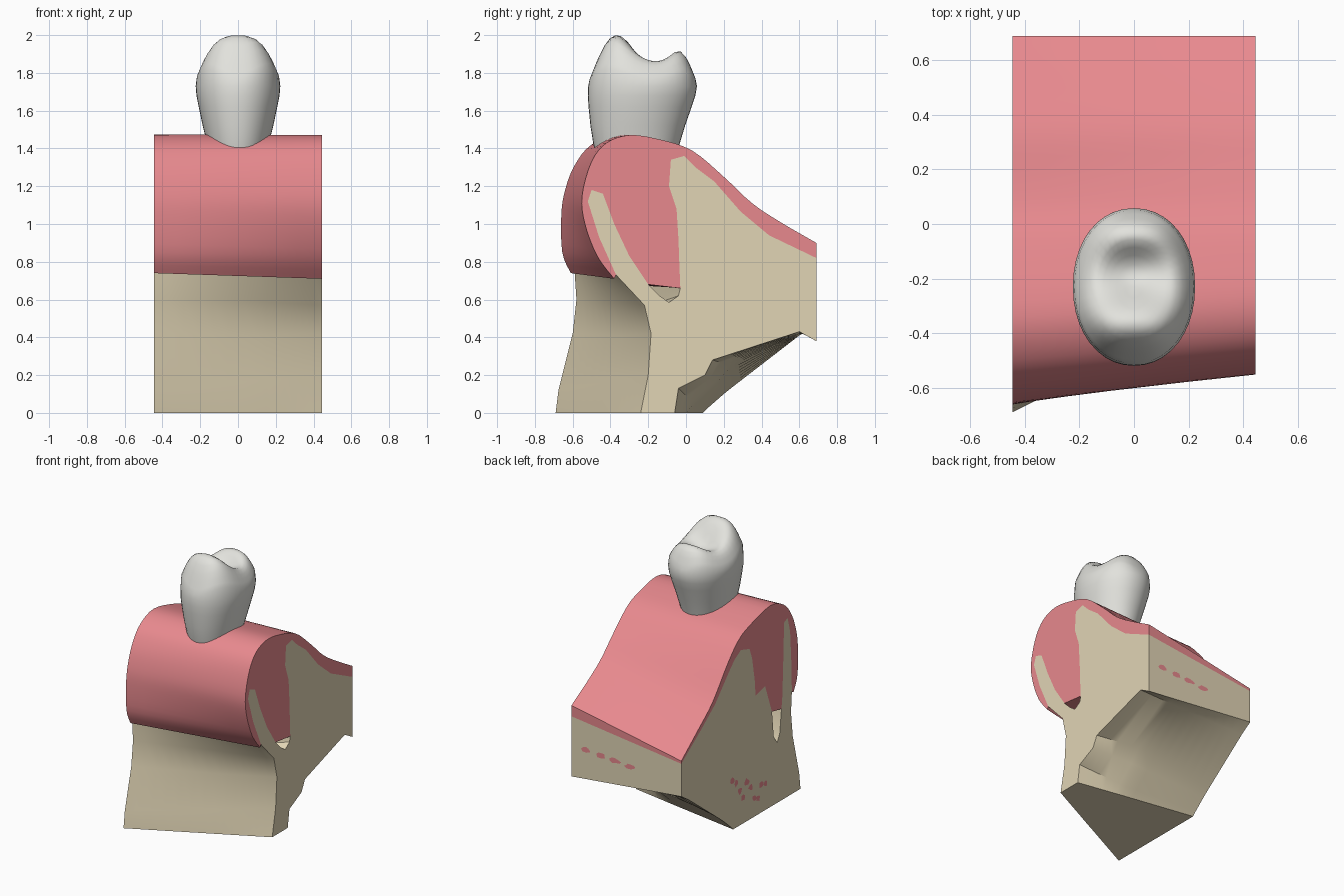
import bpy, bmesh, math, random
from mathutils import Vector

if "Cube" in bpy.data.objects:
    bpy.data.objects.remove(bpy.data.objects["Cube"], do_unlink=True)

HALF_WIDTH = 0.445
MIDDLE_X = 0.1
SLICES = 7


def make_material(name, color):
    material = bpy.data.materials.new(name)
    material.use_nodes = True
    rgba = (*color, 1.0)
    material.diffuse_color = rgba
    material.node_tree.nodes["Principled BSDF"].inputs["Base Color"].default_value = rgba
    return material


gum_pink = make_material("gum pink", (0.80, 0.25, 0.27))
bone_beige = make_material("bone beige", (0.75, 0.66, 0.46))
enamel_white = make_material("enamel white", (0.76, 0.76, 0.72))


def finish(bm, name, material, angle=None):
    bmesh.ops.recalc_face_normals(bm, faces=bm.faces)
    mesh = bpy.data.meshes.new(name)
    bm.to_mesh(mesh)
    bm.free()
    mesh.materials.append(material)
    obj = bpy.data.objects.new(name, mesh)
    bpy.context.collection.objects.link(obj)
    if angle:
        bpy.ops.object.select_all(action="DESELECT")
        obj.select_set(True)
        bpy.context.view_layer.objects.active = obj
        bpy.ops.object.shade_smooth_by_angle(angle=math.radians(angle))
    return obj


def bridge(bm, lower, upper):
    count = len(lower)
    for i in range(count):
        j = (i + 1) % count
        bm.faces.new((lower[i], lower[j], upper[j], upper[i]))


def blend(profile_a, profile_b, t):
    return [Vector(a).lerp(Vector(b), t) for a, b in zip(profile_a, profile_b)]


def loft(name, sections, material, angle):
    """Solid through matching (y, z) outlines placed at increasing distance along x."""
    bm = bmesh.new()
    rings = []
    for (x0, first), (x1, second) in zip(sections, sections[1:]):
        for s in range(1 if rings else 0, SLICES + 1):
            t = s / SLICES
            x = x0 + (x1 - x0) * t
            rings.append([bm.verts.new((x, *p)) for p in blend(first, second, t)])
    for lower, upper in zip(rings, rings[1:]):
        bridge(bm, lower, upper)
    caps = [bm.faces.new(rings[0]), bm.faces.new(rings[-1])]
    bm.normal_update()
    bmesh.ops.triangulate(bm, faces=caps, ngon_method="EAR_CLIP")
    return finish(bm, name, material, angle)


def smooth_path(points, steps=4):
    """Catmull-Rom curve through the points."""
    pts = [Vector(p) for p in points]
    pts = [pts[0]] + pts + [pts[-1]]
    path = []
    for a, b, c, d in zip(pts, pts[1:], pts[2:], pts[3:]):
        for k in range(steps):
            t = k / steps
            path.append(0.5 * (2 * b + (c - a) * t + (2 * a - 5 * b + 4 * c - d) * t ** 2
                               + (3 * b - a - 3 * c + d) * t ** 3))
    path.append(pts[-1])
    return path


# Front bone plate and socket, on each end of the block
plate_left = [(-.37, .73), (-.46, .93), (-.52, 1.12), (-.5, 1.18), (-.44, 1.16),
              (-.38, 1.0), (-.3, .83), (-.2, .68)]
plate_right = [(-.59, .75), (-.585, .95), (-.57, 1.2), (-.54, 1.31), (-.5, 1.29),
               (-.49, 1.0), (-.48, .76), (-.47, .67)]
socket_left = [(-.14, .62), (-.09, .585), (-.04, .62)]
socket_right = [(-.45, .5), (-.42, .44), (-.38, .5)]

# Rear bone crest, from the socket to the back
crest_left = [(-.03, .66), (-.035, .78), (-.04, .92), (-.05, 1.08), (-.09, 1.2), (-.08, 1.34),
              (-.01, 1.36), (.05, 1.3), (.15, 1.225), (.29, 1.065), (.44, .94), (.69, .82)]
crest_right = [(-.36, .69), (-.28, .91), (-.17, .88), (-.16, 1.0), (-.13, 1.17), (-.1, 1.25),
               (0, 1.28), (.07, 1.24), (.14, 1.17), (.3, .995), (.45, .88), (.69, .71)]

# Underside and front of the bone, stepped only near the left end
base_left = [(.69, .38), (.6, .43), (.14, .28), (.1, .2), (-.04, .13), (-.06, 0),
             (-.24, 0), (-.2, .2), (-.185, .42), (-.22, .57)]
base_middle = [(.69, .415), (.6, .42), (.24, .25), (.16, .16), (.04, .05), (0, 0),
               (-.415, 0), (-.39, .17), (-.34, .41), (-.37, .59)]
base_right = [(.69, .47), (.6, .41), (.25, .14), (.2, .1), (.12, .03), (.09, 0),
              (-.69, 0), (-.675, .12), (-.6, .42), (-.58, .6)]

bone_top_left = plate_left + socket_left + crest_left
bone_top_right = plate_right + socket_right + crest_right
middle_share = (HALF_WIDTH - MIDDLE_X) / (2 * HALF_WIDTH)
bone_top_middle = blend(bone_top_left, bone_top_right, middle_share)
loft("jaw_bone", [(HALF_WIDTH, bone_top_left + base_left),
                  (MIDDLE_X, bone_top_middle + base_middle),
                  (-HALF_WIDTH, bone_top_right + base_right)], bone_beige, 35)

# Outer surface of the gum, from the front lip over the ridge to the back
gum_left = [(-.38, .71), (-.47, .83), (-.535, 1.0), (-.55, 1.15), (-.5, 1.33), (-.42, 1.43),
            (-.3, 1.47), (-.15, 1.45), (.03, 1.39), (.2, 1.25), (.35, 1.11), (.5, 1.01), (.69, .9)]
gum_right = [(-.61, .74), (-.655, .85), (-.66, 1.05), (-.64, 1.18), (-.59, 1.31), (-.5, 1.42),
             (-.34, 1.475), (-.1, 1.42), (.03, 1.36), (.16, 1.23), (.33, 1.02), (.5, .88), (.69, .73)]

loft("gum", [(HALF_WIDTH, smooth_path(gum_left) + (plate_left + crest_left)[::-1]),
             (-HALF_WIDTH, smooth_path(gum_right) + (plate_right + crest_right)[::-1])],
     gum_pink, 35)


# Tooth: oval rings for the wall, then a cusped chewing surface
def bump(x, y, center, width_x, width_y):
    return math.exp(-(x / width_x) ** 2 - ((y - center) / width_y) ** 2)


def chewing_height(x, y):
    side_ridge = 0.04 * (1 - math.exp(-(x / .1) ** 2))
    return (1.82 + side_ridge + 0.18 * bump(x, y, -.365, .175, .12)
            + 0.1 * bump(x, y, -.03, .15, .09) - 0.015 * bump(x, y, -.19, .09, .07))


def oval(radius_x, front, back, segments=40):
    def rounded(v):
        return math.copysign(abs(v) ** 0.95, v)
    for i in range(segments):
        a = 2 * math.pi * i / segments
        yield (radius_x * rounded(math.cos(a)),
               (front + back) / 2 + (back - front) / 2 * rounded(math.sin(a)))


def build_tooth():
    bm = bmesh.new()
    wall = [(1.3, .14, -.46, -.07), (1.42, .162, -.49, -.035), (1.52, .187, -.506, -.005),
            (1.62, .208, -.516, .03), (1.68, .22, -.52, .05), (1.73, .224, -.518, .058)]
    rings = [[bm.verts.new((x, y, z)) for x, y in oval(rx, front, back)]
             for z, rx, front, back in wall]
    rx, front, back = wall[-1][1:]
    middle = (front + back) / 2
    for f in (.975, .93, .87, .8, .7, .6, .5, .4, .28, .14):
        rim_drop = 0.11 * max(0, (f - .6) / .4) ** 2
        ring = [bm.verts.new((x, y, chewing_height(x, y) - rim_drop))
                for x, y in oval(rx * f, middle + (front - middle) * f,
                                 middle + (back - middle) * f)]
        rings.append(ring)
    for lower, upper in zip(rings, rings[1:]):
        bridge(bm, lower, upper)
    bm.faces.new(rings[0])
    tip = bm.verts.new((0, middle, chewing_height(0, middle)))
    for i, vert in enumerate(rings[-1]):
        bm.faces.new((vert, rings[-1][(i + 1) % len(rings[-1])], tip))
    finish(bm, "tooth", enamel_white, 60)


build_tooth()


# Small irregular patches showing on the cut faces
def patch(name, origin, u, v, sides=9):
    bm = bmesh.new()
    corners = []
    for i in range(sides):
        a = 2 * math.pi * i / sides
        r = random.uniform(.6, 1.2)
        corners.append(bm.verts.new(Vector(origin) + r * (math.cos(a) * Vector(u)
                                                          + math.sin(a) * Vector(v))))
    bm.faces.new(corners)
    finish(bm, name, gum_pink)


random.seed(4)
for k in range(4):
    patch(f"back_patch_{k}", (.33 - .12 * k, .692, .61 - .01 * k), (-.045, 0, 0), (0, 0, .022))
for k in range(10):
    along = k / 9
    spot = (-HALF_WIDTH - .002, .1 - .38 * along, .3 - .15 * along + random.uniform(-.07, .07))
    patch(f"side_patch_{k}", spot, (0, .028, 0), (0, 0, .026))
